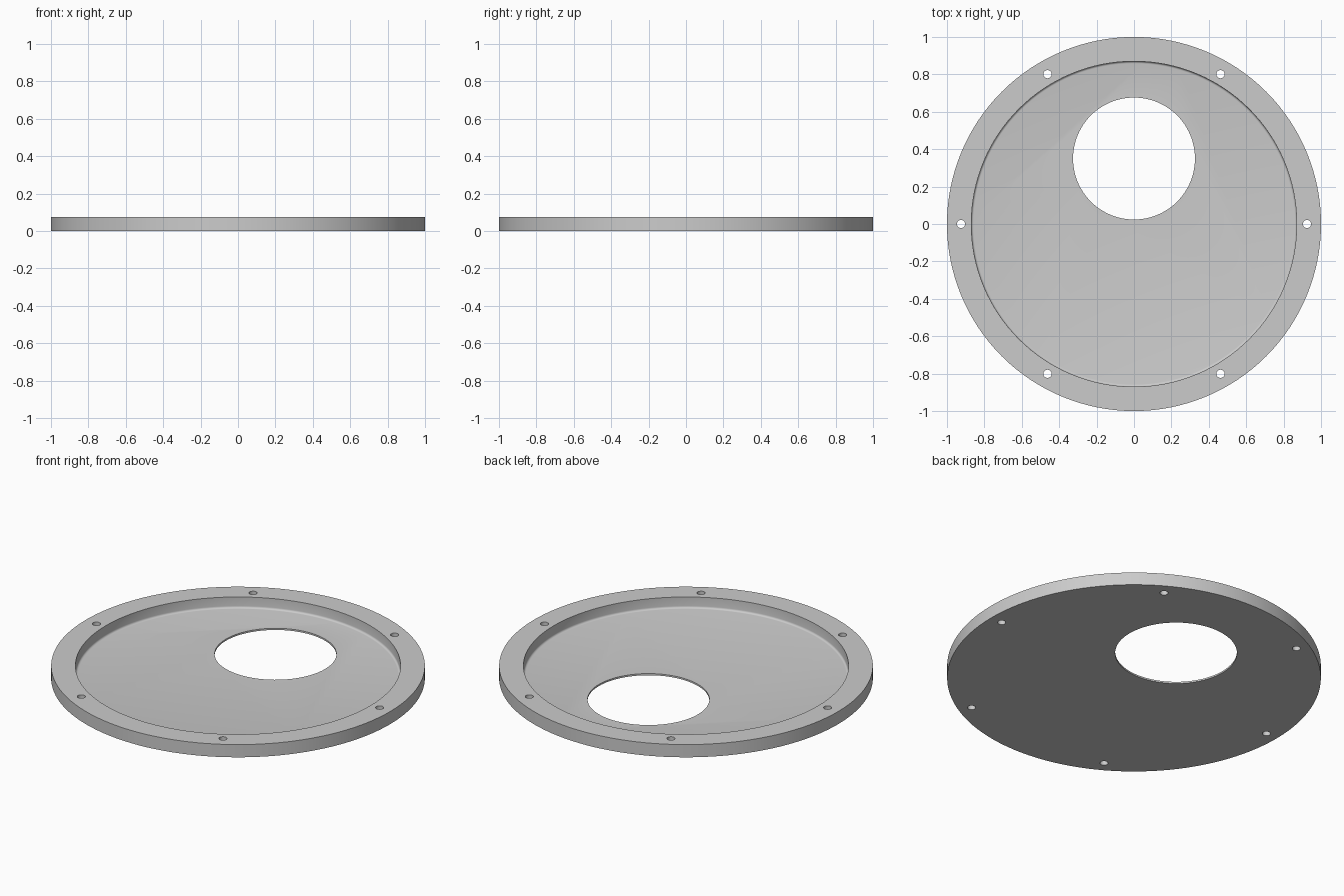
import bpy, bmesh
from math import cos, sin, pi, radians

default = bpy.data.objects.get("Cube")
if default:
    bpy.data.objects.remove(default, do_unlink=True)

HEIGHT, FLOOR = 0.075, 0.01
OUTER, INNER = 1.0, 0.87
FILLET = 0.012
SEGMENTS = 128

grey = bpy.data.materials.new("plain grey")
grey.use_nodes = True
colour = (0.6, 0.6, 0.6, 1)
grey.diffuse_color = colour
grey.node_tree.nodes["Principled BSDF"].inputs["Base Color"].default_value = colour


def make_object(name, bm):
    bmesh.ops.recalc_face_normals(bm, faces=bm.faces)
    mesh = bpy.data.meshes.new(name)
    bm.to_mesh(mesh)
    bm.free()
    mesh.materials.append(grey)
    obj = bpy.data.objects.new(name, mesh)
    bpy.context.collection.objects.link(obj)
    return obj


def add_ring(bm, radius, z):
    angles = [2 * pi * i / SEGMENTS for i in range(SEGMENTS)]
    return [bm.verts.new((radius * cos(a), radius * sin(a), z)) for a in angles]


# Dished plate: turned profile from the underside, over the rim, to the floor
profile = [(OUTER, 0), (OUTER, HEIGHT), (INNER, HEIGHT)]
for i in range(5):
    a = i * pi / 8
    profile.append((INNER - FILLET * (1 - cos(a)), FLOOR + FILLET * (1 - sin(a))))
bm = bmesh.new()
rings = [add_ring(bm, r, z) for r, z in profile]
for low, high in zip(rings, rings[1:]):
    for i in range(SEGMENTS):
        j = (i + 1) % SEGMENTS
        bm.faces.new((low[i], low[j], high[j], high[i]))
bm.faces.new(rings[0])
bm.faces.new(rings[-1])
plate = make_object("flanged_plate", bm)


# Cutter for the large offset opening and the six bolt holes
def add_cutter(bm, x, y, radius, segments):
    made = bmesh.ops.create_cone(bm, cap_ends=True, segments=segments,
                                 radius1=radius, radius2=radius, depth=1)
    bmesh.ops.translate(bm, verts=made["verts"], vec=(x, y, 0))


bm = bmesh.new()
add_cutter(bm, 0, 0.35, 0.326, 96)
for k in range(6):
    a = k * pi / 3
    add_cutter(bm, 0.925 * cos(a), 0.925 * sin(a), 0.022, 24)
cutter = make_object("hole_cutter", bm)
cutter.hide_render = True

cut = plate.modifiers.new("holes", "BOOLEAN")
cut.operation = "DIFFERENCE"
cut.solver = "EXACT"
cut.object = cutter

# Apply the cut, discard the cutter and smooth the round walls
bpy.ops.object.select_all(action="DESELECT")
plate.select_set(True)
bpy.context.view_layer.objects.active = plate
bpy.ops.object.modifier_apply(modifier=cut.name)
bpy.data.objects.remove(cutter, do_unlink=True)
bpy.ops.object.shade_smooth_by_angle(angle=radians(30))
